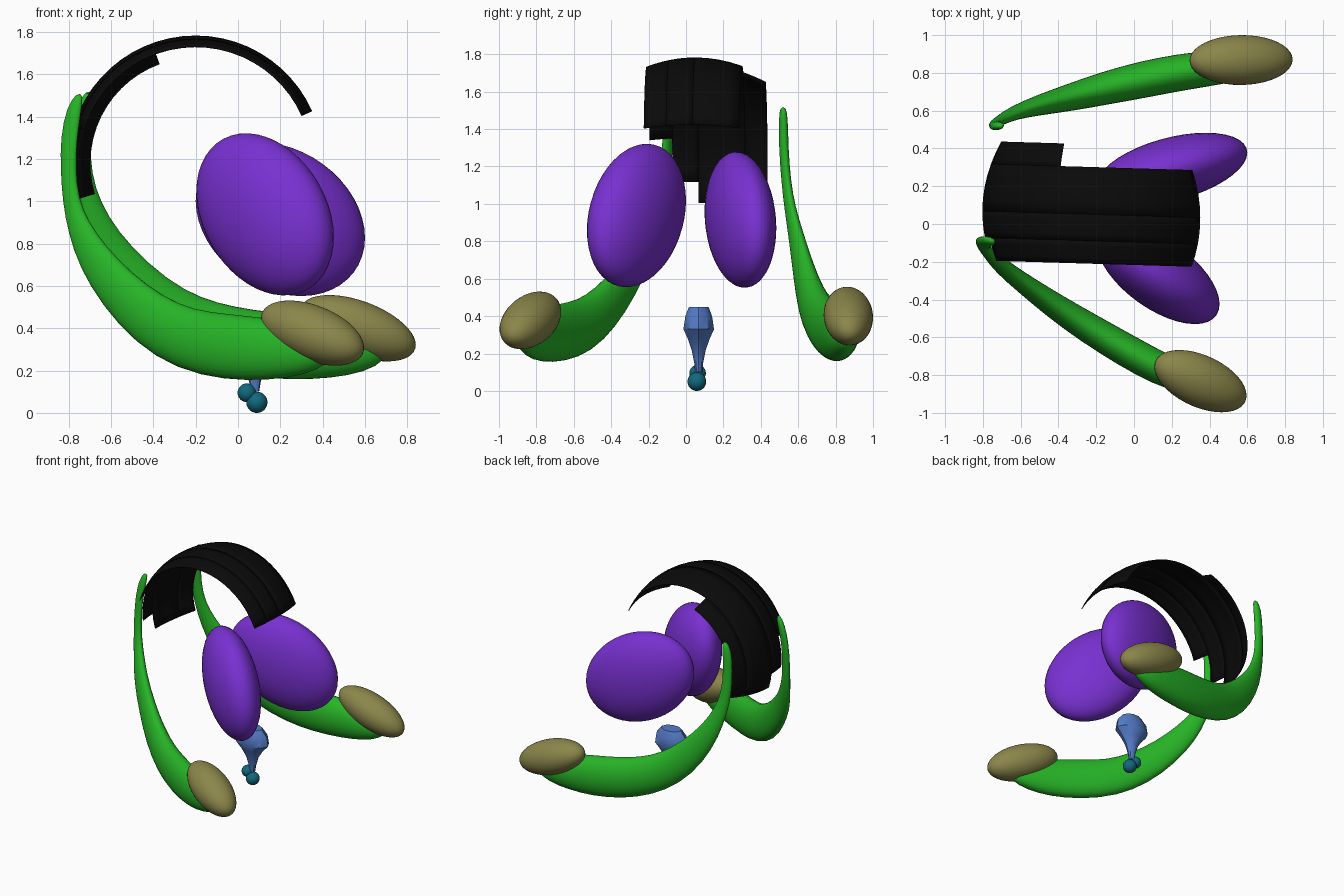
import bpy, bmesh, math
from mathutils import Matrix, Vector

if "Cube" in bpy.data.objects:
    bpy.data.objects.remove(bpy.data.objects["Cube"])


def material(name, rgb):
    m = bpy.data.materials.new(name)
    m.use_nodes = True
    m.diffuse_color = (*rgb, 1)
    m.node_tree.nodes["Principled BSDF"].inputs["Base Color"].default_value = (*rgb, 1)
    return m


GREEN = material("green", (0.02, 0.46, 0.02))
PURPLE = material("purple", (0.19, 0.03, 0.64))
OLIVE = material("olive", (0.26, 0.24, 0.07))
BLUE = material("blue", (0.09, 0.2, 0.58))
TEAL = material("teal", (0.006, 0.14, 0.21))
BLACK = material("black", (0.003, 0.003, 0.003))


def finish(bm, name, mat, angle=60):
    bmesh.ops.recalc_face_normals(bm, faces=bm.faces)
    mesh = bpy.data.meshes.new(name)
    bm.to_mesh(mesh)
    bm.free()
    mesh.materials.append(mat)
    ob = bpy.data.objects.new(name, mesh)
    bpy.context.collection.objects.link(ob)
    bpy.ops.object.select_all(action="DESELECT")
    ob.select_set(True)
    bpy.context.view_layer.objects.active = ob
    bpy.ops.object.shade_smooth_by_angle(angle=math.radians(angle))
    return ob


def ellipsoid(name, mat, centre, half, xy=0, xz=0, yz=0):
    """Ellipsoid with given half extents, leaned by the pairwise tilts (-1 to 1)."""
    b = math.sqrt(1 - xy * xy)
    c = (yz - xy * xz) / b
    d = math.sqrt(1 - xz * xz - c * c)
    lean = Matrix(((1, 0, 0), (xy, b, 0), (xz, c, d)))
    shape = Matrix.Translation(centre) @ (Matrix.Diagonal(half) @ lean).to_4x4()
    bm = bmesh.new()
    bmesh.ops.create_uvsphere(bm, u_segments=40, v_segments=24, radius=1)
    bmesh.ops.transform(bm, matrix=shape, verts=bm.verts)
    return finish(bm, name, mat)


def loft(rings):
    """Skin a list of equal rings and cap both ends."""
    bm = bmesh.new()
    rows = [[bm.verts.new(p) for p in ring] for ring in rings]
    n = len(rows[0])
    for a, b in zip(rows, rows[1:]):
        for i in range(n):
            bm.faces.new((a[i], a[(i + 1) % n], b[(i + 1) % n], b[i]))
    bm.faces.new(rows[0])
    bm.faces.new(rows[-1])
    return bm


def ellipse(centre, u, v, sides):
    turns = [2 * math.pi * i / sides for i in range(sides)]
    return [centre + u * math.cos(t) + v * math.sin(t) for t in turns]


def horn(name, side, stations):
    """Tapered curved tube; stations are x, y, z, depth, breadth."""
    side = Vector(side).normalized()
    pts = [Vector(s[:3]) for s in stations]
    rings = []
    for i, s in enumerate(stations):
        along = (pts[min(i + 1, len(pts) - 1)] - pts[max(i - 1, 0)]).normalized()
        radial = along.cross(side).normalized()
        rings.append(ellipse(pts[i], radial * s[3], side * s[4], 16))
    ob = finish(loft(rings), name, GREEN, 80)
    ob.modifiers.new("smooth", "SUBSURF").levels = 1
    ob.modifiers["smooth"].render_levels = 1


# Large paired lobes
ellipsoid("right_lobe", PURPLE, (0.128, -0.265, 0.938), (0.325, 0.265, 0.383), -0.6, -0.28, 0.21)
ellipsoid("left_lobe", PURPLE, (0.2, 0.291, 0.915), (0.4, 0.192, 0.363), 0.45, -0.24, -0.12)

# Oval ends of the horns
ellipsoid("right_horn_cap", OLIVE, (0.352, -0.832, 0.377), (0.244, 0.165, 0.154), -0.46, -0.45, 0.3)
ellipsoid("left_horn_cap", OLIVE, (0.567, 0.868, 0.4), (0.273, 0.132, 0.157), 0.02, -0.5, -0.05)

# Curved horns, from the thin tail to the thick head
horn("right_horn", (0.53, 0.85, 0), [
    (-.745, -.09, 1.51, .015, .015), (-.775, -.09, 1.44, .04, .025),
    (-.80, -.10, 1.3, .045, .022), (-.803, -.11, 1.15, .04, .025),
    (-.79, -.13, 1.0, .043, .028), (-.755, -.165, .88, .06, .035),
    (-.69, -.235, .74, .088, .045), (-.57, -.325, .58, .112, .055),
    (-.42, -.435, .44, .135, .07), (-.25, -.545, .345, .15, .082),
    (-.05, -.665, .31, .16, .09), (.15, -.775, .30, .15, .09),
    (.32, -.84, .295, .12, .08), (.43, -.88, .275, .05, .045)])
horn("left_horn", (-0.24, 0.97, 0), [
    (-.70, .52, 1.52, .015, .015), (-.725, .52, 1.46, .036, .025),
    (-.735, .522, 1.3, .035, .025), (-.73, .535, 1.12, .04, .025),
    (-.695, .555, .98, .05, .028), (-.63, .59, .82, .075, .038),
    (-.50, .63, .63, .11, .055), (-.33, .672, .47, .135, .075),
    (-.15, .72, .38, .15, .09), (.05, .765, .33, .16, .1),
    (.25, .805, .31, .16, .1), (.45, .83, .30, .14, .095),
    (.6, .85, .29, .1, .08), (.70, .86, .3, .05, .04)])

# Arched sheet with stepped ends: y from, y to, start angle, end angle
bm = bmesh.new()
strips = [(-.21, -.09, 24, 163), (-.09, .05, 24, 186),
          (.05, .30, 24, 197), (.30, .42, 110, 197)]
for y0, y1, start, end in strips:
    steps, cuts = round((end - start) / 6), 4
    grid = []
    for i in range(steps + 1):
        a = math.radians(start + (end - start) * i / steps)
        row = []
        for j in range(cuts + 1):
            y = y0 + (y1 - y0) * j / cuts
            r = 0.6 - 0.73 * (y - 0.05) ** 2
            x = -0.2 + r * math.cos(a)
            row.append(bm.verts.new((x, y - 0.03 * (x + 0.2), 1.18 + r * math.sin(a))))
        grid.append(row)
    for p, q in zip(grid, grid[1:]):
        for j in range(cuts):
            bm.faces.new((p[j], p[j + 1], q[j + 1], q[j]))
arch = finish(bm, "arched_sheet", BLACK, 40)
arch.modifiers.new("thickness", "SOLIDIFY").thickness = 0.006
arch.modifiers["thickness"].offset = 0

# Lumpy funnel with a narrow stalk: height, half width, half depth
funnel = [(.1, .02, .02), (.15, .028, .025), (.22, .05, .04), (.28, .09, .062),
          (.33, .135, .086), (.40, .125, .075), (.45, .08, .055)]
rings = [ellipse(Vector((0.08, 0.068, z)), Vector((w, 0, 0)), Vector((0, d, 0)), 10)
         for z, w, d in funnel]
finish(loft(rings), "funnel", BLUE, 35)

# Two small beads under the stalk
ellipsoid("upper_bead", TEAL, (0.042, 0.062, 0.095), (0.044,) * 3)
ellipsoid("lower_bead", TEAL, (0.089, 0.058, 0.05), (0.05,) * 3)
